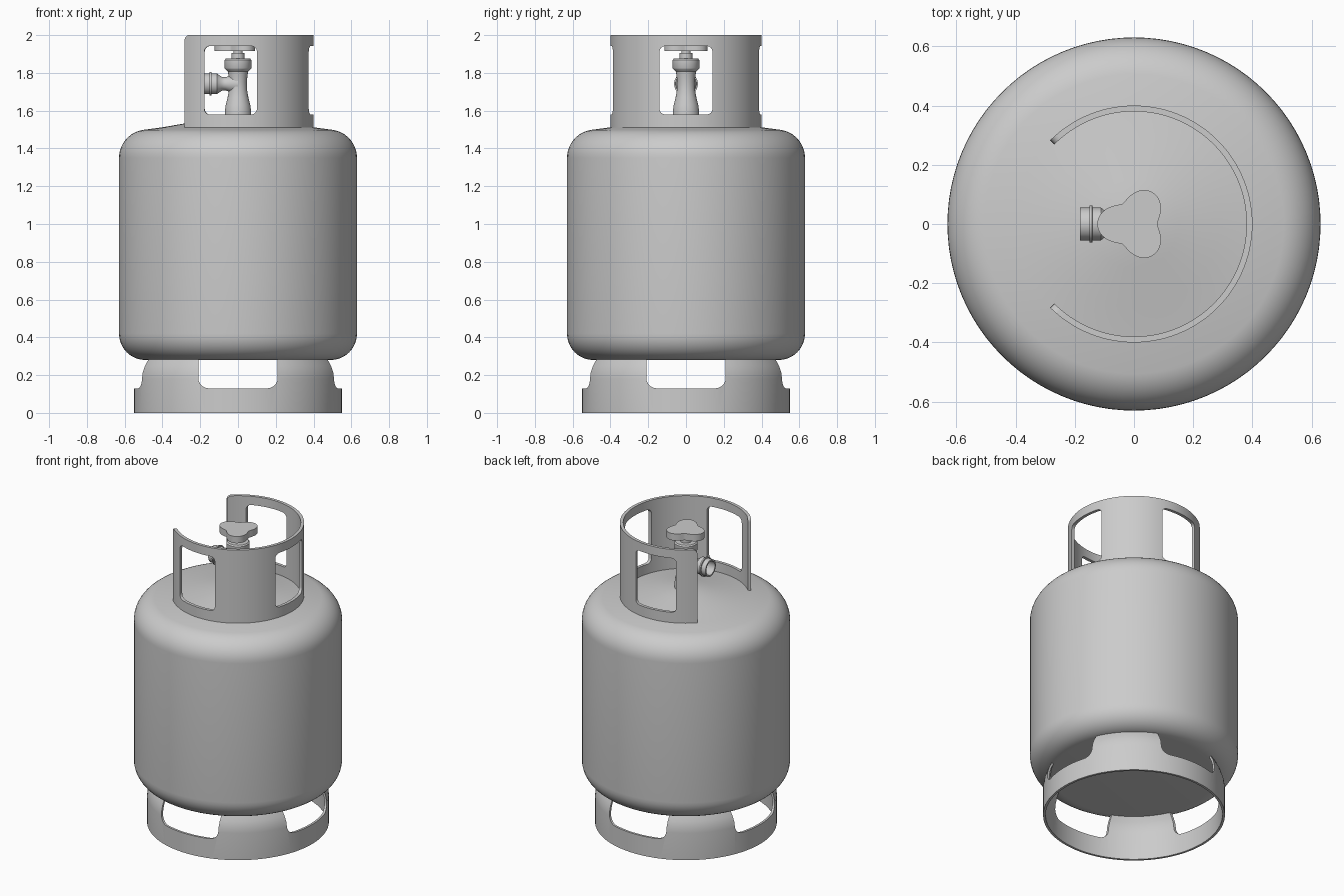
import bpy, bmesh
from math import sin, cos, pi, radians, sqrt
from mathutils import Matrix, Vector

if "Cube" in bpy.data.objects:
    bpy.data.objects.remove(bpy.data.objects["Cube"])


def smooth(ob, angle=35):
    bpy.ops.object.select_all(action='DESELECT')
    ob.select_set(True)
    bpy.context.view_layer.objects.active = ob
    bpy.ops.object.shade_smooth_by_angle(angle=radians(angle))


def finish(bm, name, angle=35):
    bmesh.ops.remove_doubles(bm, verts=bm.verts, dist=1e-5)
    bmesh.ops.recalc_face_normals(bm, faces=bm.faces)
    me = bpy.data.meshes.new(name)
    bm.to_mesh(me)
    bm.free()
    ob = bpy.data.objects.new(name, me)
    bpy.context.collection.objects.link(ob)
    smooth(ob, angle)
    return ob


def lathe(name, profile, n=96, closed=False, matrix=None):
    """Revolve (radius, height) points around z."""
    bm = bmesh.new()
    rings = [[bm.verts.new((r * cos(2 * pi * i / n), r * sin(2 * pi * i / n), z))
              for i in range(n)] for r, z in profile]
    pairs = list(zip(rings, rings[1:])) + ([(rings[-1], rings[0])] if closed else [])
    for a, b in pairs:
        for i in range(n):
            j = (i + 1) % n
            bm.faces.new((a[i], a[j], b[j], b[i]))
    if matrix:
        bm.transform(matrix)
    return finish(bm, name)


def arc(cx, cz, r, a0, a1, n=10):
    return [(cx + r * cos(radians(a0 + (a1 - a0) * i / n)),
             cz + r * sin(radians(a0 + (a1 - a0) * i / n))) for i in range(n + 1)]


def cut_windows(ob, angles, half, z0, z1, rad, r0, r1):
    """Cut rounded windows through a shell at the given angles."""
    outline = []
    for cx, cz, a in ((half - rad, z1 - rad, 0), (rad - half, z1 - rad, 90),
                      (rad - half, z0 + rad, 180), (half - rad, z0 + rad, 270)):
        outline += arc(cx, cz, rad, a, a + 90, 6)
    bm = bmesh.new()
    for ang in angles:
        rot = Matrix.Rotation(radians(ang), 3, 'Z')
        a, b = [[bm.verts.new(rot @ Vector((r, u, z))) for u, z in outline]
                for r in (r0, r1)]
        bm.faces.new(a)
        bm.faces.new(b)
        for i in range(len(a)):
            j = (i + 1) % len(a)
            bm.faces.new((a[i], a[j], b[j], b[i]))
    cutter = finish(bm, "window_cutter")
    cutter.hide_render = True
    mod = ob.modifiers.new("windows", 'BOOLEAN')
    mod.operation, mod.solver, mod.object = 'DIFFERENCE', 'EXACT', cutter
    bpy.ops.object.select_all(action='DESELECT')
    ob.select_set(True)
    bpy.context.view_layer.objects.active = ob
    bpy.ops.object.modifier_apply(modifier=mod.name)
    bpy.data.objects.remove(cutter)
    smooth(ob)


# Tank body
lathe("tank_body", [(0, 0.28)] + arc(0.49, 0.42, 0.14, -90, 0)
      + arc(0.48, 1.35, 0.15, 0, 80)
      + [(0.40, 1.512), (0.285, 1.532), (0.15, 1.556), (0.06, 1.572), (0, 1.575)])

# Foot ring with four windows
outer = [(0.55, 0), (0.55, 0.18), (0.546, 0.215), (0.535, 0.25), (0.515, 0.29)]
foot = lathe("foot_ring", outer + [(r - 0.015, z) for r, z in reversed(outer)], closed=True)
cut_windows(foot, (0, 90, 180, 270), 0.21, 0.13, 0.36, 0.055, 0.3, 0.7)

# Guard collar, open towards -x, with rounded upper end corners
R, T, CORNER, SPAN = 0.40, 0.02, 0.03, radians(135)
ends = [CORNER * (1 - cos(radians(15 * k))) / R for k in range(7)]
angs = [-SPAN + e for e in ends]
start = angs[-1]
angs += [start + (-2 * start) * i / 84 for i in range(1, 84)]
angs += [SPAN - e for e in reversed(ends)]
bm = bmesh.new()
sections = []
for a in angs:
    s = min(CORNER, (SPAN - abs(a)) * R)
    top = 2.0 - CORNER + sqrt(max(0, CORNER ** 2 - (CORNER - s) ** 2))
    sections.append([bm.verts.new((r * cos(a), r * sin(a), z)) for r, z in
                     ((R, 1.51), (R, top), (R - T, top), (R - T, 1.51))])
for p, q in zip(sections, sections[1:]):
    for i in range(4):
        j = (i + 1) % 4
        bm.faces.new((p[i], p[j], q[j], q[i]))
bm.faces.new(sections[0])
bm.faces.new(sections[-1])
collar = finish(bm, "guard_collar")
cut_windows(collar, (0, 96, -96), 0.14, 1.58, 1.942, 0.03, 0.2, 0.6)

# Valve body, nut and stem
lathe("valve_body", [(0, 1.56), (0.07, 1.56), (0.07, 1.595), (0.065, 1.63), (0.055, 1.67),
                     (0.048, 1.71), (0.047, 1.75), (0.05, 1.785), (0.056, 1.82), (0, 1.82)], 40)
lathe("valve_nut", [(0, 1.805), (0.052, 1.805), (0.068, 1.82), (0.071, 1.825), (0.071, 1.868),
                    (0.064, 1.876), (0, 1.876)], 40)
lathe("valve_stem", [(0, 1.87), (0.034, 1.87), (0.034, 1.904), (0.025, 1.906),
                     (0.025, 1.93), (0, 1.93)], 32)

# Side outlet, hollow at its end
lathe("valve_outlet", [(0, 0), (0.05, 0), (0.044, 0.04), (0.035, 0.065), (0.036, 0.085),
                       (0.05, 0.105), (0.055, 0.112), (0.055, 0.14), (0.063, 0.141),
                       (0.063, 0.15), (0.055, 0.151), (0.055, 0.182), (0.045, 0.182),
                       (0.045, 0.12), (0, 0.12)], 40,
      matrix=Matrix.Translation((0, 0, 1.742)) @ Matrix.Rotation(radians(-90), 4, 'Y'))

# Three-lobed hand wheel
bm = bmesh.new()
N = 90
outline = []
for i in range(N):
    a = 2 * pi * i / N
    r = 0.079 + 0.045 * (0.5 + 0.5 * cos(3 * (a - pi))) ** 0.8
    outline.append((r * cos(a), r * sin(a)))
low, high = [[bm.verts.new((x, y, z)) for x, y in outline] for z in (1.917, 1.962)]
bm.faces.new(low)
bm.faces.new(high)
for i in range(N):
    j = (i + 1) % N
    bm.faces.new((low[i], low[j], high[j], high[i]))
finish(bm, "hand_wheel")
